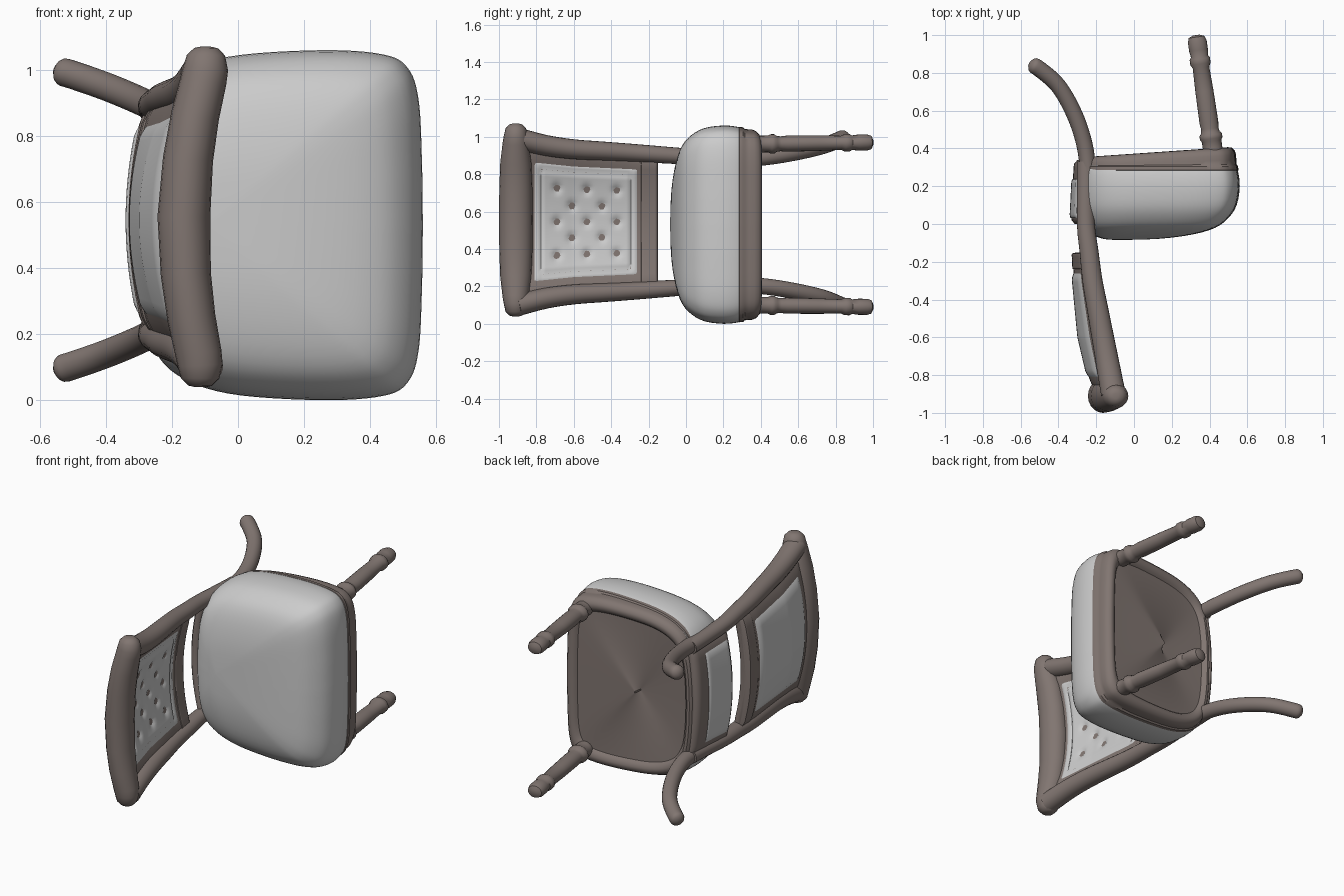
import bpy, bmesh, math
from mathutils import Vector

if "Cube" in bpy.data.objects:
    bpy.data.objects.remove(bpy.data.objects["Cube"])

wood = bpy.data.materials.new("wood")
wood.diffuse_color = (0.22, 0.18, 0.165, 1)
wood.use_nodes = True
wood.node_tree.nodes["Principled BSDF"].inputs["Base Color"].default_value = wood.diffuse_color
MID = 0.545  # mid plane of the chair, which lies on its side


def spline(pts, n):
    """Smooth resampling of control tuples (Catmull-Rom)."""
    p = [Vector(q) for q in pts]
    p = [p[0] * 2 - p[1]] + p + [p[-1] * 2 - p[-2]]
    out = []
    for i in range(1, len(p) - 2):
        a, b, c, d = p[i - 1:i + 3]
        for k in range(n):
            t = k / n
            out.append(0.5 * (2 * b + (c - a) * t + (2 * a - 5 * b + 4 * c - d) * t * t
                              + (3 * b - a - 3 * c + d) * t ** 3))
    return out + [p[-2]]


def lerp(table, y):
    """Interpolate in a short table of (key, value)."""
    for (a, u), (b, v) in zip(table, table[1:]):
        if y <= b:
            f = max(0, (y - a) / (b - a))
            return u + (v - u) * f
    return table[-1][1]


def loft(name, rings, mat=None, angle=40):
    bm = bmesh.new()
    vs = [[bm.verts.new(p) for p in r] for r in rings]
    n = len(vs[0])
    for a, b in zip(vs, vs[1:]):
        for i in range(n):
            j = (i + 1) % n
            bm.faces.new((a[i], a[j], b[j], b[i]))
    bm.faces.new(vs[0])
    bm.faces.new(vs[-1])
    bmesh.ops.recalc_face_normals(bm, faces=bm.faces)
    me = bpy.data.meshes.new(name)
    bm.to_mesh(me)
    bm.free()
    ob = bpy.data.objects.new(name, me)
    bpy.context.collection.objects.link(ob)
    if mat:
        me.materials.append(mat)
    bpy.ops.object.select_all(action='DESELECT')
    ob.select_set(True)
    bpy.context.view_layer.objects.active = ob
    bpy.ops.object.shade_smooth_by_angle(angle=math.radians(angle))
    return ob


def tube(name, path, radii, mat=wood, n=20):
    """Oval tube: radii are (along x, across)."""
    rings = []
    for i, p in enumerate(path):
        t = (path[min(i + 1, len(path) - 1)] - path[max(i - 1, 0)]).normalized()
        a = Vector((1, 0, 0))
        a = (a - t * a.dot(t)).normalized()
        b = t.cross(a)
        rx, rb = radii[i]
        rings.append([p + a * rx * math.cos(w) + b * rb * math.sin(w)
                      for w in (2 * math.pi * k / n for k in range(n))])
    return loft(name, rings, mat)


# Seat plan outline: (x, half width), mirrored across the mid plane
half_plan = [(-0.305, 0), (-0.295, 0.2), (-0.265, 0.35), (-0.19, 0.45), (-0.03, 0.51), (0.25, 0.53),
             (0.44, 0.517), (0.515, 0.475), (0.547, 0.38), (0.557, 0.2), (0.56, 0)]
side = spline([p + (0,) for p in half_plan], 6)
plan = [(p.x, p.y) for p in side] + [(p.x, -p.y) for p in side[-2:0:-1]]


def seat_layers(layers, cx):
    """Layers are (y, scale, lift of the rear end)."""
    return [[Vector((cx + (x - cx) * s, y + tilt * (x - 0.45), 0.53 + z * s)) for x, z in plan]
            for y, s, tilt in layers]


# Domed cushion
dome = spline([(0.31, 0.955, 0), (0.28, 0.985, 0), (0.2, 1.0, 0), (0.1, 0.975, 0), (0.03, 0.905, 0),
               (-0.02, 0.8, 0), (-0.055, 0.62, 0), (-0.078, 0.35, 0), (-0.085, 0.02, 0)], 3)
loft("seat_cushion", seat_layers([(p.x, p.y, 0) for p in dome], -0.09), None, 60)

# Wooden seat frame with a recessed underside
loft("seat_frame", seat_layers([(0.275, 0.96, 0), (0.285, 0.985, 0), (0.305, 0.982, 0), (0.315, 0.965, 0.01),
                                (0.335, 0.962, 0.03), (0.36, 0.96, 0.05), (0.382, 0.945, 0.06), (0.398, 0.91, 0.06),
                                (0.4, 0.87, 0.06), (0.388, 0.83, 0.06), (0.375, 0.81, 0.06), (0.37, 0.4, 0.06),
                                (0.37, 0.01, 0.06)], 0.08), wood)

# Curved backrest surface: t runs -1..1 across the width
post_x = [(-0.95, -0.10), (-0.6, -0.165), (-0.3, -0.22), (0, -0.255), (0.3, -0.255)]
post_half = [(-0.95, 0.46), (-0.8, 0.415), (-0.6, 0.388), (-0.3, 0.37), (0, 0.35), (0.3, 0.335)]
bow = [(-0.95, 0.06), (-0.8, 0.085), (-0.6, 0.095), (-0.2, 0.06), (0.3, 0.035)]


def back(y, t, off=0.0):
    return Vector((lerp(post_x, y) - lerp(bow, y) * (1 - t * t) + off, y, MID + t * lerp(post_half, y)))


tufts = [(y, t) for y in (-0.69, -0.53, -0.37) for t in (-0.45, 0, 0.45)] + \
        [(y, t) for y in (-0.61, -0.45) for t in (-0.22, 0.22)]


def slab(name, y0, y1, tw, th, mat=None, dimples=False, nu=36, nv=44):
    """Rounded panel following the backrest surface."""
    rings = []
    for j in range(nv + 1):
        v = j / nv
        y = y0 + (y1 - y0) * v
        ends = min(1, min(v, 1 - v) * 12) ** 0.5
        front, rear = [], []
        for i in range(nu + 1):
            u = i / nu
            t = (2 * u - 1) * tw
            h = th * (0.3 + 0.7 * min(ends, min(1, min(u, 1 - u) * 12) ** 0.5))
            d = 0
            if dimples:
                d = sum(0.02 * math.exp(-((y - a) ** 2 + (0.39 * (t - b)) ** 2) / 0.0005) for a, b in tufts)
                if 0.07 < min(u, 1 - u, v, 1 - v) < 0.1:
                    d += 0.01  # welt groove
            front.append(back(y, t, h - d))
            rear.append(back(y, t, -h))
        rings.append(front + rear[::-1])
    return loft(name, rings, mat, 60)


slab("back_panel_frame", -0.9, -0.15, 1.0, 0.03, wood)
slab("back_cushion", -0.83, -0.24, 0.82, 0.04, None, True)
slab("back_bottom_rail", -0.245, -0.15, 0.98, 0.036, wood, nv=14)
# Lower back panel behind the seat, with wooden surround
slab("lower_back_frame", 0.0, 0.34, 1.0, 0.03, wood, nv=16)
slab("lower_back_cushion", 0.02, 0.25, 0.88, 0.038, None, nv=16)

# Top rail with rounded ends
ts = [-1.18, -1.17, -1.12, -1.03, -0.95, -0.7, -0.4, 0, 0.4, 0.7, 0.95, 1.03, 1.12, 1.17, 1.18]
ends = [(0.015, 0.015), (0.036, 0.034), (0.058, 0.055), (0.068, 0.064), (0.07, 0.07), (0.073, 0.083), (0.076, 0.088)]
rail_r = ends + [(0.08, 0.09)] + ends[::-1]
rail = [Vector((-0.106 - 0.058 * max(0, 1 - t * t) + 0.008 * t, -0.91, MID + 0.01 + 0.437 * t)) for t in ts]
tube("top_rail", rail, rail_r)

turned = [(0, 0.05), (0.1, 0.052), (0.15, 0.052), (0.17, 0.06), (0.2, 0.06), (0.22, 0.049), (0.25, 0.046),
          (0.3, 0.05), (0.55, 0.048), (0.74, 0.044), (0.77, 0.054), (0.81, 0.054), (0.83, 0.045), (0.88, 0.05),
          (0.95, 0.05), (0.985, 0.042), (1, 0.018)]

for s, label in ((1, "upper"), (-1, "lower")):
    # Back posts
    ys = [0.33, 0.2, 0, -0.15, -0.3, -0.45, -0.6, -0.75, -0.9]
    path = spline([back(y, s) for y in ys], 3)
    tube("back_post_" + label, path, [(0.047 + 0.02 * max(0, -p.y), 0.043 + 0.017 * max(0, -p.y)) for p in path])
    # Sabre rear legs
    path = spline([(-0.24, 0.26, MID + s * 0.335), (-0.262, 0.42, MID + s * 0.345), (-0.315, 0.58, MID + s * 0.37),
                   (-0.40, 0.73, MID + s * 0.405), (-0.50, 0.82, MID + s * 0.44),
                   (-0.552, 0.85, MID + s * 0.455)], 5)
    r = [0.043] * (len(path) - 3) + [0.041, 0.034, 0.016]
    tube("rear_leg_" + label, path, [(a, a) for a in r])
    # Turned front legs
    a, b = Vector((0.425, 0.34, 0.53 + s * 0.43)), Vector((0.33, 1.0, 0.53 + s * 0.44))
    tube("front_leg_" + label, [a.lerp(b, t) for t, _ in turned], [(r, r * 0.86) for _, r in turned])
